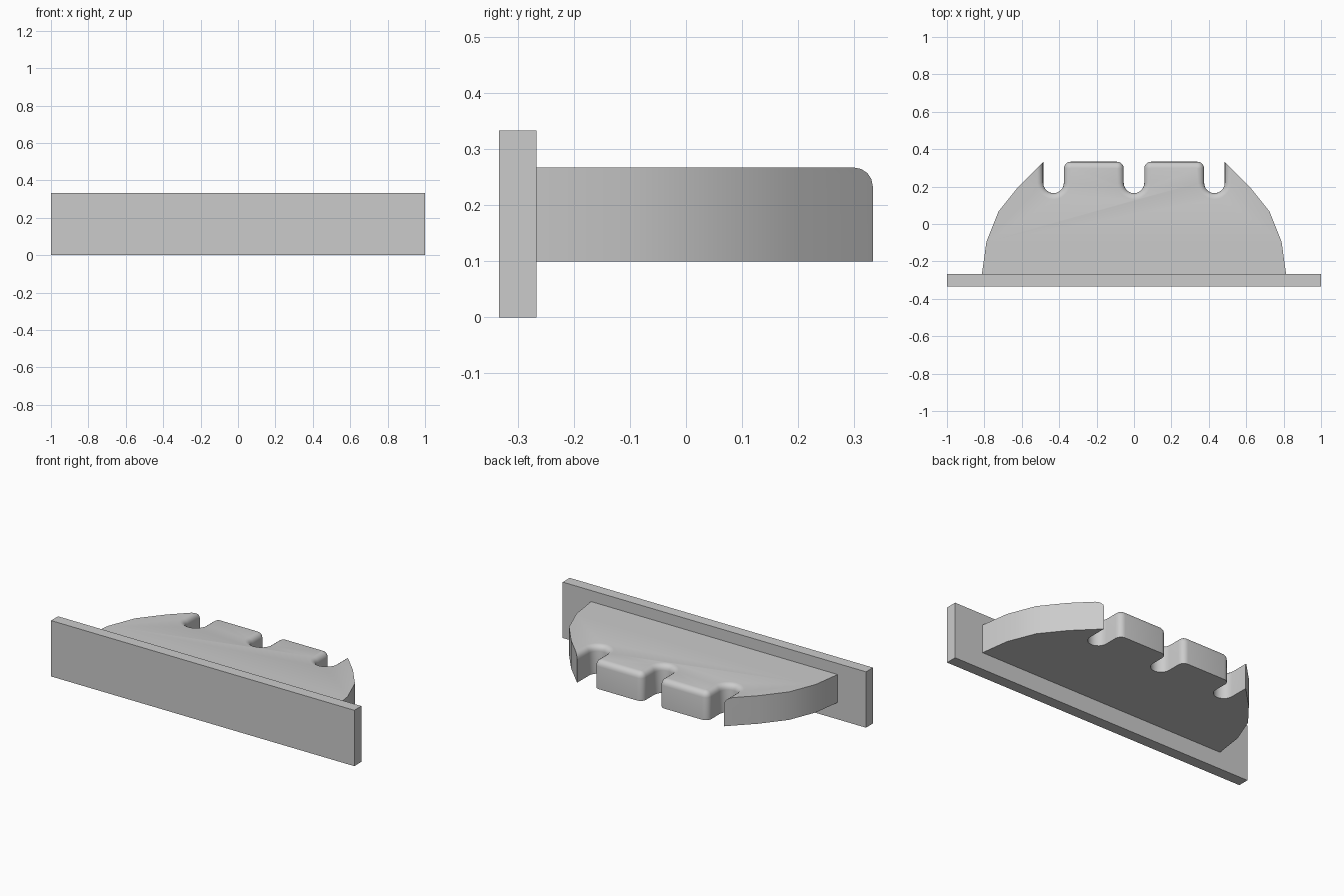
import bpy, bmesh
from math import sin, cos, radians

cube = bpy.data.objects.get("Cube")
if cube:
    bpy.data.objects.remove(cube, do_unlink=True)

grey = bpy.data.materials.new("light grey")
grey.use_nodes = True
colour = (0.6, 0.6, 0.6, 1)
grey.diffuse_color = colour
grey.node_tree.nodes["Principled BSDF"].inputs["Base Color"].default_value = colour

BACK, JOIN, FRONT = 0.333, -0.267, -0.333
SLOT_R, SLOT_Y, SLOT_X = 0.055, 0.22, 0.43
CORNER_R, ROUND = 0.036, 0.033


def finish(name, bm):
    bmesh.ops.recalc_face_normals(bm, faces=bm.faces)
    mesh = bpy.data.meshes.new(name)
    bm.to_mesh(mesh)
    bm.free()
    mesh.materials.append(grey)
    obj = bpy.data.objects.new(name, mesh)
    bpy.context.collection.objects.link(obj)
    return obj


def extrude_outline(points, z0, z1):
    bm = bmesh.new()
    face = bm.faces.new([bm.verts.new((x, y, z0)) for x, y in points])
    top = bmesh.ops.extrude_face_region(bm, geom=[face], use_keep_orig=True)["geom"]
    for v in top:
        if isinstance(v, bmesh.types.BMVert):
            v.co.z = z1
    return bm


def arc(cx, cy, r, start, end, steps):
    angles = [radians(start + (end - start) * i / steps) for i in range(steps + 1)]
    return [(cx + r * cos(a), cy + r * sin(a)) for a in angles]


# Upright plate
finish("back_plate", extrude_outline(
    [(-1, FRONT), (1, FRONT), (1, JOIN), (-1, JOIN)], 0, 0.333))

# Half outline of the shelf: curved side, outer slot, tooth, half of the middle slot
tooth_y = BACK - CORNER_R
half = [(0.813, JOIN), (0.789, -0.095), (0.725, 0.066), (0.618, 0.2),
        (SLOT_X + SLOT_R, BACK)]
half += arc(SLOT_X, SLOT_Y, SLOT_R, 0, -180, 12)
half += arc(SLOT_X - SLOT_R - CORNER_R, tooth_y, CORNER_R, 0, 90, 5)
half += arc(SLOT_R + CORNER_R, tooth_y, CORNER_R, 90, 180, 5)
half += arc(0, SLOT_Y, SLOT_R, 0, -90, 6)
outline = half + [(-x, y) for x, y in reversed(half[:-1])]

# Slotted shelf with the top rim of slots and teeth rounded over
bm = extrude_outline(outline, 0.1, 0.267)
rim = []
for e in bm.edges:
    mid = (e.verts[0].co + e.verts[1].co) / 2
    if mid.z > 0.26 and abs(mid.x) < SLOT_X + SLOT_R + 0.002 and mid.y > 0:
        rim.append(e)
bmesh.ops.bevel(bm, geom=rim, offset=ROUND, segments=4, profile=0.5,
                affect='EDGES', clamp_overlap=False)
shelf = finish("slotted_shelf", bm)
bpy.ops.object.select_all(action='DESELECT')
shelf.select_set(True)
bpy.context.view_layer.objects.active = shelf
bpy.ops.object.shade_smooth_by_angle(angle=radians(35))
